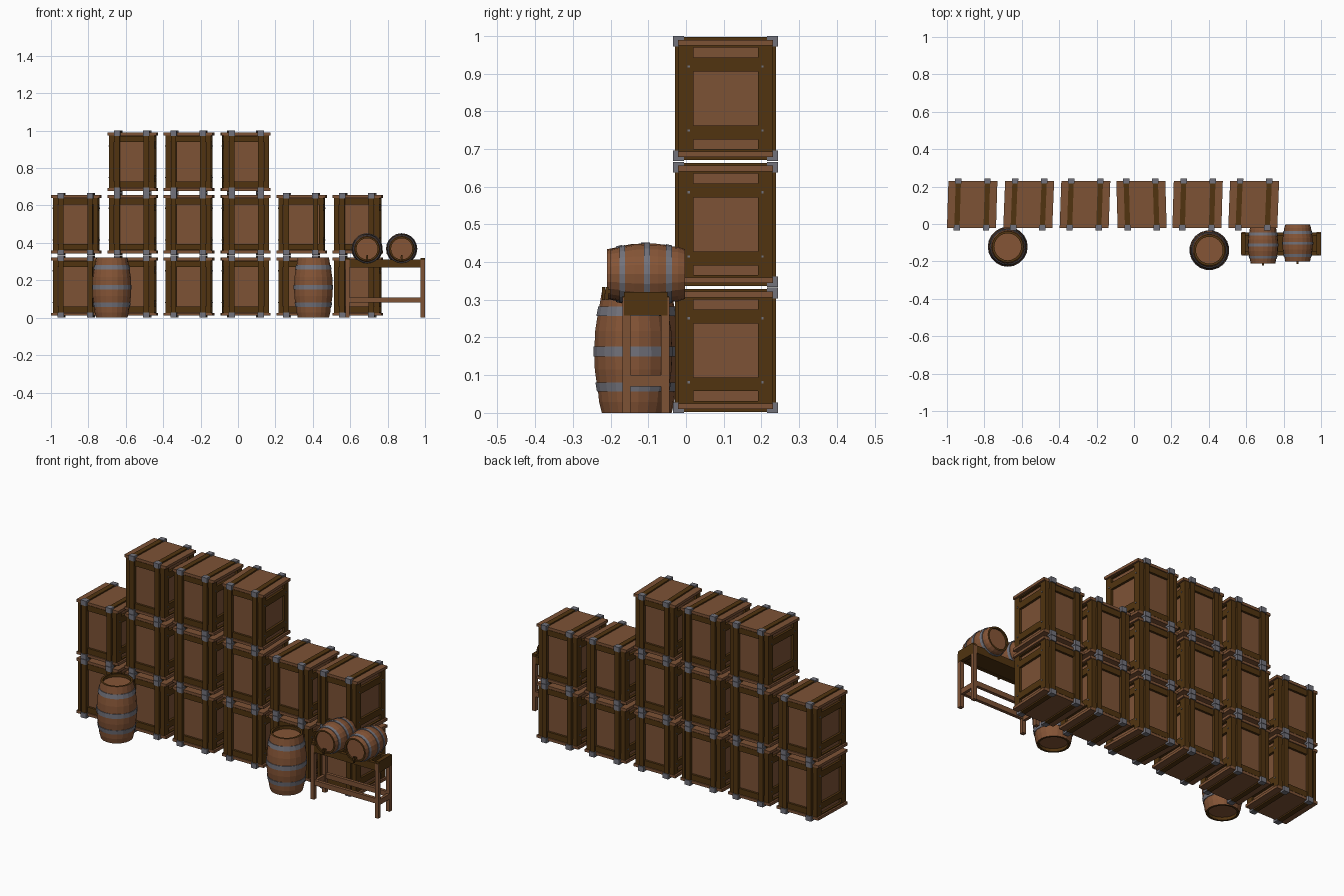
import bpy, bmesh, math
from mathutils import Matrix, Vector

if "Cube" in bpy.data.objects:
    bpy.data.objects.remove(bpy.data.objects["Cube"])


def material(name, rgb):
    m = bpy.data.materials.new(name)
    m.diffuse_color = (*rgb, 1)
    m.use_nodes = True
    m.node_tree.nodes["Principled BSDF"].inputs["Base Color"].default_value = m.diffuse_color
    return m


WOOD, DARK, METAL, STAVE = range(4)
MATS = [material("plank brown", (0.205, 0.085, 0.036)),
        material("dark brown frame", (0.082, 0.034, 0.005)),
        material("grey metal", (0.17, 0.17, 0.20)),
        material("barrel brown", (0.235, 0.09, 0.037))]


def new_mesh(bm, name):
    me = bpy.data.meshes.new(name)
    bmesh.ops.recalc_face_normals(bm, faces=bm.faces[:])
    bm.to_mesh(me)
    bm.free()
    for m in MATS:
        me.materials.append(m)
    return me


def add_object(me, name, loc=(0, 0, 0), rot=(0, 0, 0)):
    ob = bpy.data.objects.new(name, me)
    ob.location, ob.rotation_euler = loc, rot
    bpy.context.collection.objects.link(ob)
    return ob


def box(bm, x, y, z, mat):
    """Box from (min, max) pairs."""
    size = [b - a for a, b in (x, y, z)]
    mid = [(a + b) / 2 for a, b in (x, y, z)]
    vs = bmesh.ops.create_cube(
        bm, size=1, matrix=Matrix.Translation(mid) @ Matrix.Diagonal((*size, 1)))["verts"]
    for f in {f for v in vs for f in v.link_faces}:
        f.material_index = mat


def span(c, half):
    return (c - half, c + half)


# ---------- crate ----------
def crate_mesh(shear):
    bm = bmesh.new()
    H = 0.332
    mid = H / 2

    # inner box, lid and base planks
    box(bm, (-.108, .108), (-.112, .112), (.025, H - .025), WOOD)
    for z in (.018, H - .018):
        box(bm, (-.131, .131), (-.126, .126), span(z, .0075), WOOD)

    for s in (-1, 1):
        # side frame: two posts and four rails leave three inset panels
        x = span(s * .113, .008)
        for t in (-1, 1):
            box(bm, x, span(t * .105, .0195), (.025, H - .025), DARK)
            box(bm, x, (-.09, .09), span(mid + t * .090, .0185), DARK)
            box(bm, x, (-.09, .09), span(mid + t * .1395, .005), DARK)
            # studs on the side posts
            for zz in (-.085, .085):
                box(bm, span(s * .121, .003), span(t * .098, .003),
                    span(mid + zz, .003), METAL)
        # front and back frame
        y = span(s * .116, .008)
        for t in (-1, 1):
            box(bm, span(t * .108, .0125), y, (.025, H - .025), DARK)
            box(bm, (-.1, .1), y, span(mid + t * .122, .016), DARK)
            # straps running up the front and back
            box(bm, span(t * .078, .014), span(s * .125, .009), (.01, H - .01), DARK)
        # straps over the lid and under the base
        for t in (-1, 1):
            zs = mid + s * (mid - .008)
            box(bm, span(t * .078, .014), (-.132, .132), span(zs, .005), DARK)
            # metal clips wrapping the strap corners
            for e in (-1, 1):
                zc = mid + e * (mid - .014)
                box(bm, span(t * .078, .017), span(s * .125, .0145),
                    span(zc, .014), METAL)
    # slightly crooked carpentry
    for v in bm.verts:
        v.co.x += shear * v.co.y
    return new_mesh(bm, "crate")


COLUMNS = [(-.865, .03, 2), (-.563, .04, 3), (-.262, .035, 3),
           (.04, -.03, 3), (.34, .03, 2), (.64, .04, 2)]
for i, (cx, shear, count) in enumerate(COLUMNS):
    me = crate_mesh(shear)
    for row in range(count):
        add_object(me, f"crate_column{i + 1}_row{row + 1}", (cx, .105, row * .334))


# ---------- barrels ----------
def barrel_mesh(r_mid, r_end, h, seg=20):
    """Bulging staves with three raised hoops and recessed heads, along z."""
    def radius(t):
        return r_end + (r_mid - r_end) * (1 - (2 * t - 1) ** 2)

    hoops = [(.175, .25), (.465, .545), (.80, .875)]
    rim, deep = .86 * r_end, .05 * h
    # profile points (radius, height, material of the band that follows)
    prof = [(0, deep, STAVE), (rim, deep, DARK), (rim, 0, DARK), (r_end, 0, STAVE),
            (radius(.09), .09 * h, STAVE)]
    for k, (a, b) in enumerate(hoops):
        prof += [(radius(a) - .003, a * h, METAL), (radius(a), a * h, METAL),
                 (radius(b), b * h, METAL), (radius(b) - .003, b * h, STAVE)]
        if k < 2:
            t = (b + hoops[k + 1][0]) / 2
            prof.append((radius(t) - .002, t * h, STAVE))
    prof += [(r_end, h, DARK), (rim, h, DARK), (rim, h - deep, STAVE), (0, h - deep, STAVE)]

    bm = bmesh.new()
    rings = []
    for r, z, _ in prof:
        if r == 0:
            rings.append([bm.verts.new((0, 0, z))] * seg)
        else:
            rings.append([bm.verts.new((r * math.cos(2 * math.pi * j / seg),
                                        r * math.sin(2 * math.pi * j / seg), z))
                          for j in range(seg)])
    for (a, b), (_, _, mat) in zip(zip(rings, rings[1:]), prof):
        for j in range(seg):
            k = (j + 1) % seg
            corners = list(dict.fromkeys((a[j], a[k], b[k], b[j])))
            bm.faces.new(corners).material_index = mat
    return new_mesh(bm, "barrel")


big = barrel_mesh(.107, .084, .322)
add_object(big, "standing_barrel_left", (-.675, -.122, 0))
add_object(big, "standing_barrel_right", (.403, -.14, 0), (0, 0, .15))

small = barrel_mesh(.084, .066, .198)
for name, x, y in (("lying_barrel_left", .69, -.012), ("lying_barrel_right", .875, -.003)):
    add_object(small, name, (x, y, .368), (math.pi / 2, 0, 0))
    # tap low on the front head
    bm = bmesh.new()
    box(bm, span(x, .005), (y - .211, y - .185), span(.322, .005), DARK)
    box(bm, span(x, .004), (y - .211, y - .203), (.300, .334), DARK)
    add_object(new_mesh(bm, "tap"), name.replace("barrel", "tap"))


# ---------- barrel rack ----------
bm = bmesh.new()
XL, XR, YF, YB = .585, .988, -.158, -.055
for x in (XL, XR):
    # legs, end stretcher and dark end board
    for y in (YF, YB):
        box(bm, span(x, .011), span(y, .011), (0, .308), WOOD)
    box(bm, span(x, .008), (YF, YB), span(.085, .015), WOOD)
    box(bm, span(x, .012), (YF - .006, YB + .006), (.258, .32), DARK)
for y in (YF, YB):
    # long lower rails and upper bearers
    box(bm, (XL, XR), span(y, .009), span(.095, .014), WOOD)
    box(bm, (XL, XR), span(y, .010), (.268, .31), DARK)
# cradle bed and wedges beneath the barrels
box(bm, (XL, XR), (YF, YB), (.27, .292), DARK)
for bx in (.69, .875):
    for s in (-1, 1):
        box(bm, span(bx + s * .055, .012), (YF, YB), (.29, .312), DARK)
add_object(new_mesh(bm, "barrel_rack"), "barrel_rack")
